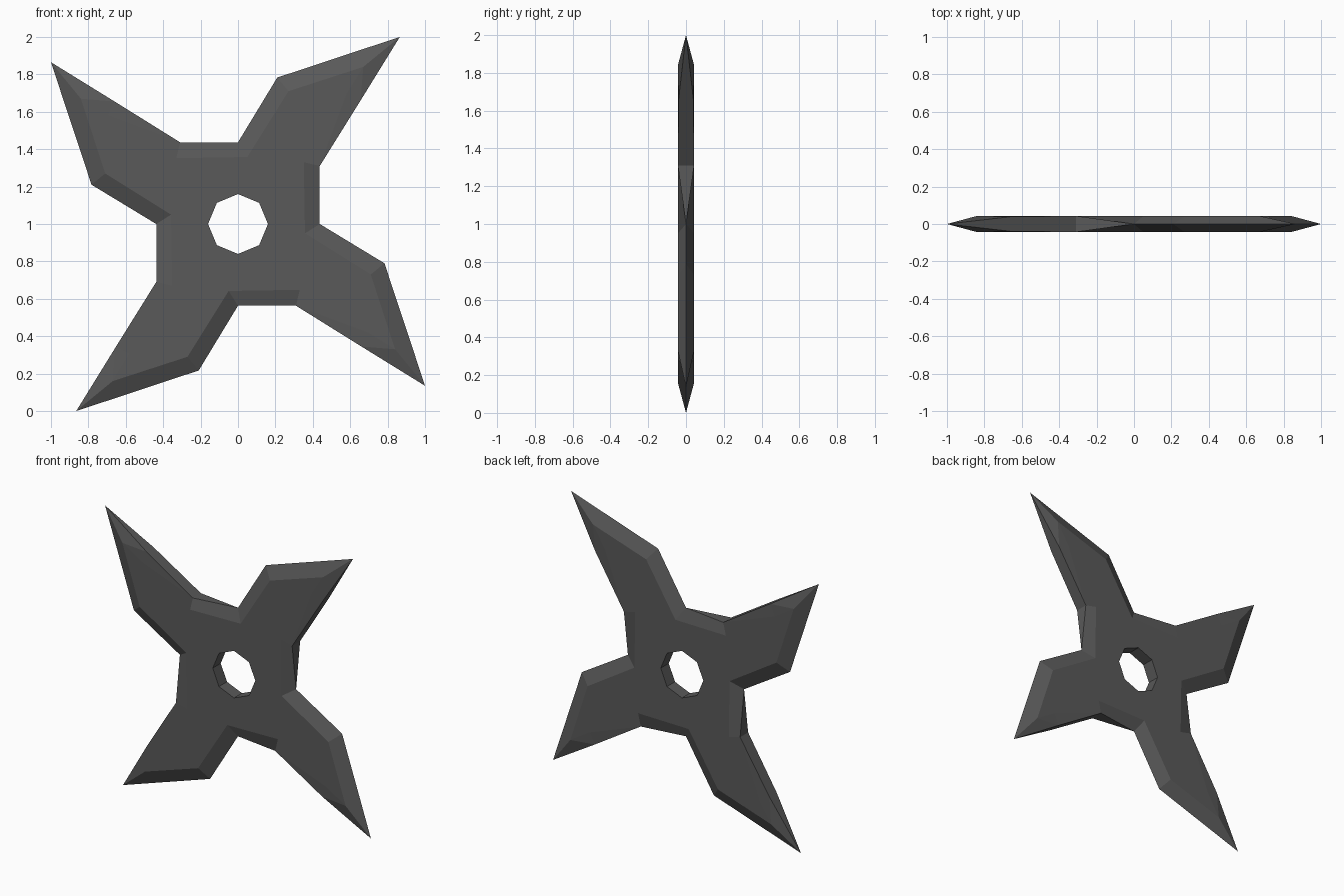
import bpy, bmesh
from math import cos, sin, pi
from mathutils import Matrix, Vector

if "Cube" in bpy.data.objects:
    bpy.data.objects.remove(bpy.data.objects["Cube"])

T = 0.043   # half thickness
R = 0.16    # hole radius

# One arm: (x, z, y) relative to the centre of the star
ARM = {
    # rim: sharp notch, blunt heel, end of blunt back, tip, shoulder
    "notch": (0.437, 0.0, 0), "heel": (0.437, 0.31, T), "back": (0.655, 0.66, 0.039),
    "tip": (0.865, 1.0, 0), "shoulder": (0.21, 0.783, 0),
    # corners of the flat face inside the bevels
    "notch_in": (0.358, -0.05, T), "heel_in": (0.352, 0.33, T), "back_in": (0.58, 0.695, T),
    "tip_in": (0.67, 0.84, T), "shoulder_in": (0.27, 0.71, T),
    "hole0": (R, 0, T), "hole1": (R * cos(pi / 4), R * sin(pi / 4), T),
}
# Face corners; a leading > means the same corner of the next arm
SIDE = [
    "notch_in heel_in heel back_in tip_in shoulder_in >notch_in >hole0 hole1 hole0",
    "heel back back_in",
    "notch heel heel_in notch_in",
    "back tip_in back_in",
    "back tip tip_in",
    "tip shoulder shoulder_in tip_in",
    "shoulder >notch >notch_in shoulder_in",
]
# Walls between front and back; a leading - means the rear corner
WALLS = ["notch heel -heel", "heel back -back -heel", "back tip -back",
         "hole0 hole1 -hole1 -hole0", "hole1 >hole0 ->hole0 -hole1"]

bm = bmesh.new()


def corner(name, arm, side):
    if name[0] == "-":
        name, side = name[1:], -side
    if name[0] == ">":
        name, arm = name[1:], arm + 1
    x, z, y = ARM[name]
    p = Matrix.Rotation(arm * pi / 2, 2) @ Vector((x, z))
    return bm.verts.new((p.x, -side * y, p.y + 1))


# Four arms, front and back
for arm in range(4):
    for side in (1, -1):
        for f in SIDE:
            bm.faces.new([corner(n, arm, side) for n in f.split()])
    for f in WALLS:
        bm.faces.new([corner(n, arm, 1) for n in f.split()])
bmesh.ops.remove_doubles(bm, verts=bm.verts, dist=0.0005)
bmesh.ops.recalc_face_normals(bm, faces=bm.faces)

mesh = bpy.data.meshes.new("throwing_star")
bm.to_mesh(mesh)
bm.free()
star = bpy.data.objects.new("throwing_star", mesh)
bpy.context.collection.objects.link(star)

# Dark steel
steel = bpy.data.materials.new("dark_steel")
steel.diffuse_color = (0.1, 0.1, 0.1, 1)
steel.use_nodes = True
steel.node_tree.nodes["Principled BSDF"].inputs["Base Color"].default_value = steel.diffuse_color
mesh.materials.append(steel)
